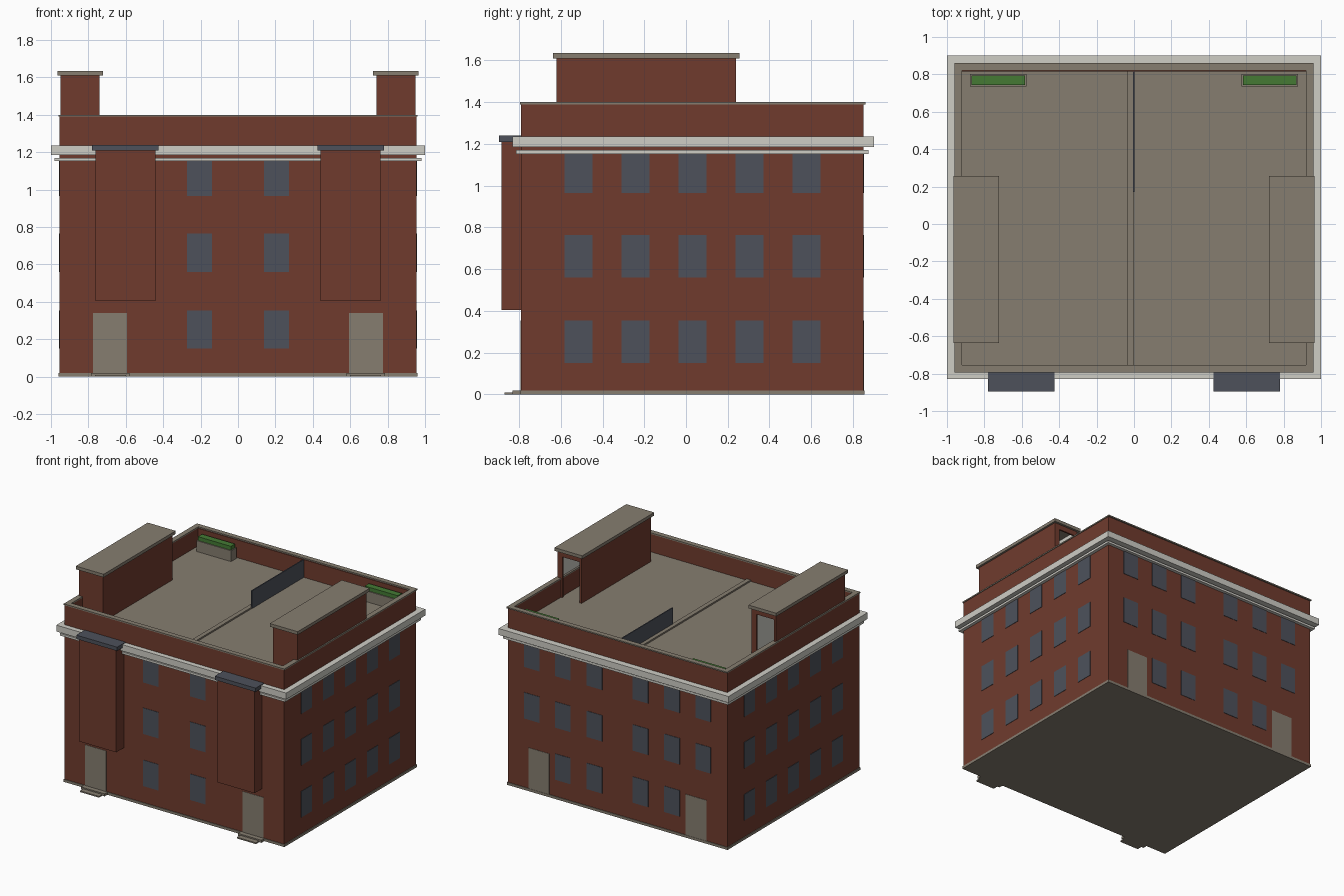
import bpy, bmesh

cube = bpy.data.objects.get("Cube")
if cube:
    bpy.data.objects.remove(cube, do_unlink=True)


def material(name, rgb):
    m = bpy.data.materials.new(name)
    m.use_nodes = True
    m.diffuse_color = (*rgb, 1)
    m.node_tree.nodes["Principled BSDF"].inputs["Base Color"].default_value = (*rgb, 1)
    return m


BRICK = material("brick red", (0.16, 0.044, 0.027))
STONE = material("taupe stone", (0.24, 0.207, 0.163))
TRIM = material("pale trim", (0.62, 0.61, 0.56))
SLATE = material("slate blue grey", (0.075, 0.083, 0.105))
GREEN = material("hedge green", (0.058, 0.195, 0.034))


def build(name, mat, boxes):
    """Make one object from boxes given as (x0, x1, y0, y1, z0, z1)."""
    bm = bmesh.new()
    for x0, x1, y0, y1, z0, z1 in boxes:
        verts = bmesh.ops.create_cube(bm, size=1)["verts"]
        for v in verts:
            v.co.x = x1 if v.co.x > 0 else x0
            v.co.y = y1 if v.co.y > 0 else y0
            v.co.z = z1 if v.co.z > 0 else z0
    me = bpy.data.meshes.new(name)
    bm.to_mesh(me)
    bm.free()
    me.materials.append(mat)
    ob = bpy.data.objects.new(name, me)
    bpy.context.collection.objects.link(ob)
    return ob


def ring(x, y0, y1, w, z0, z1):
    """Four boxes forming a rectangular frame of width w."""
    return [(-x, x, y0, y0 + w, z0, z1), (-x, x, y1 - w, y1, z0, z1),
            (-x, -x + w, y0 + w, y1 - w, z0, z1), (x - w, x, y0 + w, y1 - w, z0, z1)]


def mirrored(box):
    x0, x1, *rest = box
    return [box, (-x1, -x0, *rest)]


W, FRONT, BACK, ROOF, TOP = 0.955, -0.79, 0.85, 1.25, 1.39

# Main block, with its top face as the roof deck
body = build("main_block", BRICK, [(-W, W, FRONT, BACK, 0.02, ROOF)])
body.data.materials.append(STONE)
for f in body.data.polygons:
    if f.normal.z > 0.9:
        f.material_index = 1
build("plinth", STONE, [(-0.96, 0.96, -0.795, 0.855, 0, 0.02)])

# Parapet, coping and cornices
build("parapet", BRICK, ring(W, FRONT, BACK, 0.035, ROOF, TOP))
build("parapet_coping", STONE, ring(0.96, -0.795, 0.86, 0.04, TOP, 1.4))
build("upper_cornice", TRIM, ring(1.0, -0.83, 0.90, 0.06, 1.185, 1.235))
build("lower_cornice", TRIM, ring(0.98, -0.815, 0.875, 0.04, 1.153, 1.17))

# Windows and doors as thin plates
T = 0.003
HALF = 0.067
ROWS = [(0.15, 0.355), (0.56, 0.765), (0.965, 1.165)]
windows = []
for row, (z0, z1) in enumerate(ROWS):
    for x in (-0.205, 0.205):
        windows.append((x - HALF, x + HALF, FRONT - T, FRONT, z0, z1))
    for x in (0.2, 0.475, 0.745):
        if row > 0 or x < 0.7:
            windows += mirrored((x - HALF, x + HALF, BACK, BACK + T, z0, z1))
    for i in range(5):
        y = 0.031 + (i - 2) * 0.273
        windows += mirrored((W, W + T, y - HALF, y + HALF, z0, z1))
build("windows", SLATE, windows)
build("front_doors", STONE, mirrored((0.593, 0.775, FRONT - T, FRONT, 0.02, 0.34)))
build("back_doors", STONE, mirrored((0.593, 0.775, BACK, BACK + T, 0.02, 0.34)))
build("door_steps", STONE, mirrored((0.58, 0.785, -0.83, FRONT, 0, 0.02))
      + mirrored((0.6, 0.765, -0.87, -0.83, 0, 0.01)))

# Hanging front bays with slate caps
build("front_bays", BRICK, mirrored((0.44, 0.763, -0.885, FRONT, 0.405, 1.21)))
build("bay_caps", SLATE, mirrored((0.425, 0.78, -0.895, FRONT, 1.21, 1.24)))

# Rooftop stair houses: hollow, with an open doorway at the back
Y0, Y1, H, S = -0.62, 0.24, 1.61, 0.012
for side, x0 in (("left", 0.74), ("right", -0.95)):
    x1 = x0 + 0.21
    d0, d1 = x0 + 0.017, x0 + 0.167
    build(side + "_stair_house", BRICK, [
        (x0, x0 + S, Y0, Y1, ROOF, H), (x1 - S, x1, Y0, Y1, ROOF, H),
        (x0 + S, x1 - S, Y0, Y0 + S, ROOF, H),
        (x0 + S, d0, Y1 - S, Y1, ROOF, H), (d1, x1 - S, Y1 - S, Y1, ROOF, H),
        (d0, d1, Y1 - S, Y1, 1.57, H)])
    a, b = x0 + S, x1 - S
    build(side + "_stair_lining", TRIM, [
        (a, a + T, Y0 + S, Y1 - S, ROOF, H), (b - T, b, Y0 + S, Y1 - S, ROOF, H),
        (a, b, Y0 + S, Y0 + S + T, ROOF, H)])
build("stair_house_caps", STONE, mirrored((0.723, 0.965, -0.637, 0.257, H, 1.635)))

# Roof deck divider, screen and planters
build("roof_divider", STONE, [(-0.035, 0, -0.755, 0.815, ROOF, ROOF + 0.012)])
build("roof_screen", SLATE, [(-0.006, 0.002, 0.17, 0.815, ROOF, TOP)])
build("planters", STONE, mirrored((0.575, 0.877, 0.735, 0.802, ROOF, 1.335)))
build("hedges", GREEN, mirrored((0.583, 0.869, 0.743, 0.794, 1.335, 1.365)))
